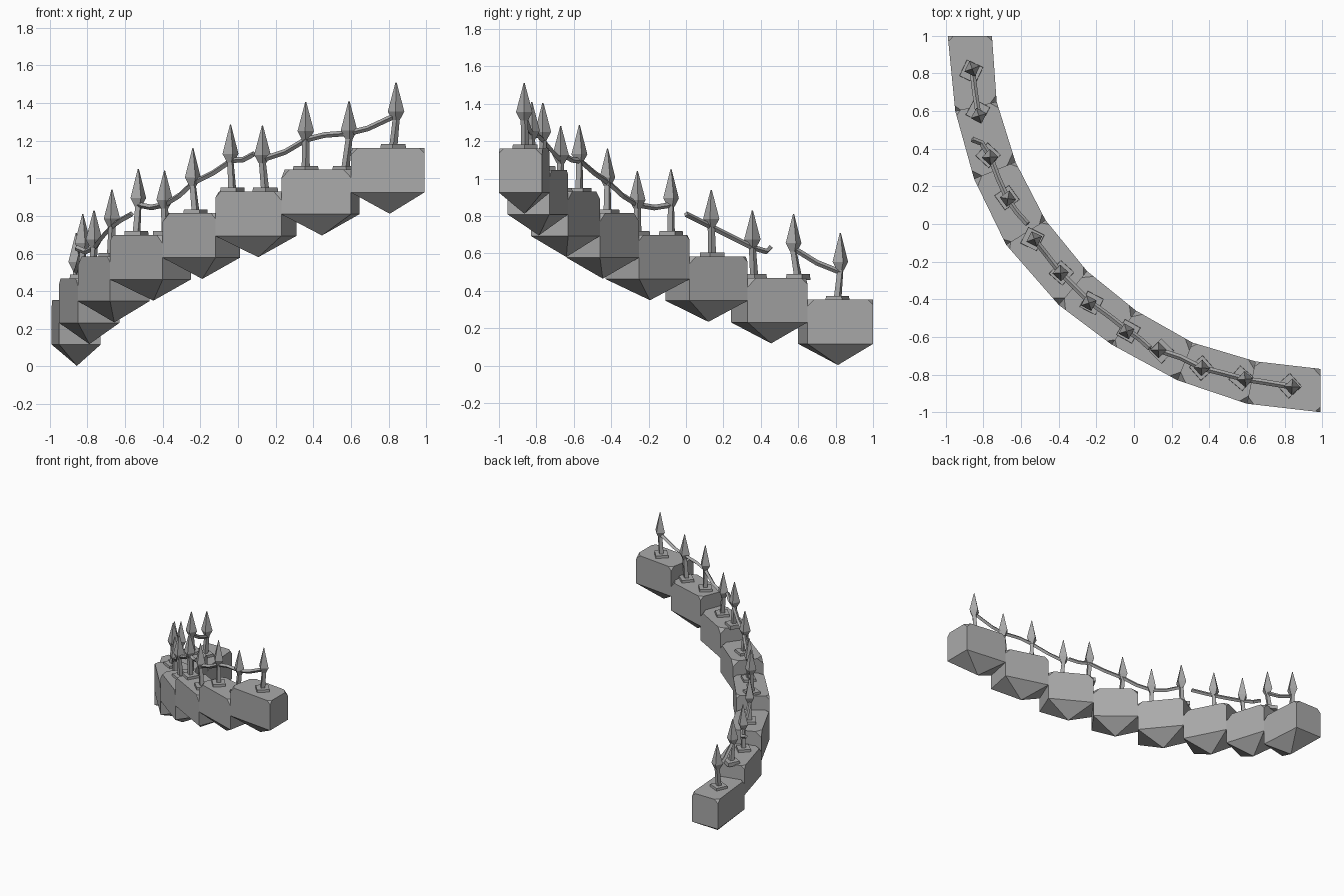
import bpy, bmesh, math, random
from mathutils import Vector

random.seed(4)
cube = bpy.data.objects.get("Cube")
if cube:
    bpy.data.objects.remove(cube, do_unlink=True)

stone = bpy.data.materials.new("grey stone")
stone.use_nodes = True
GREY = (0.4, 0.4, 0.4, 1)
stone.diffuse_color = GREY
stone.node_tree.nodes["Principled BSDF"].inputs["Base Color"].default_value = GREY


def finish(bm, name):
    bmesh.ops.recalc_face_normals(bm, faces=bm.faces)
    mesh = bpy.data.meshes.new(name)
    bm.to_mesh(mesh)
    bm.free()
    mesh.materials.append(stone)
    obj = bpy.data.objects.new(name, mesh)
    bpy.context.collection.objects.link(obj)
    return obj


def loft(bm, rings):
    """Join square rings, given as (centre, radius, turn), into a closed solid."""
    loops = [[bm.verts.new(c + Vector((r * math.cos(t + k * math.pi / 2),
                                       r * math.sin(t + k * math.pi / 2), 0)))
              for k in range(4)] for c, r, t in rings]
    bm.faces.new(loops[0])
    bm.faces.new(loops[-1])
    for low, high in zip(loops, loops[1:]):
        for k in range(4):
            n = (k + 1) % 4
            bm.faces.new((low[k], low[n], high[n], high[k]))


# Step blocks: seams run from the outer to the inner side of the curve
seams = [((-.99, 1), (-.755, 1)), ((-.95, .60), (-.73, .65)),
         ((-.85, .24), (-.63, .33)), ((-.68, -.11), (-.47, .02)),
         ((-.40, -.43), (-.25, -.25)), ((-.12, -.64), (.01, -.46)),
         ((.23, -.83), (.31, -.63)), ((.60, -.955), (.645, -.73)),
         ((.99, -1), (.99, -.77))]
FIRST, RISE, WALL, DEPTH = .353, .1155, .237, .35


def step_top(i):
    return FIRST + RISE * i


for i, (a, b) in enumerate(zip(seams, seams[1:])):
    top = step_top(i)
    plan = [a[0], a[1], b[1], b[0]]
    bm = bmesh.new()
    upper = [bm.verts.new((x, y, top)) for x, y in plan]
    lower = [bm.verts.new((x, y, top - WALL)) for x, y in plan]
    mid = [sum(p[k] for p in plan) / 4 for k in (0, 1)]
    apex = bm.verts.new((mid[0], mid[1], top - DEPTH))
    bm.faces.new(upper)
    for k in range(4):
        n = (k + 1) % 4
        bm.faces.new((upper[k], lower[k], lower[n], upper[n]))
        bm.faces.new((lower[k], apex, lower[n]))
    # Chipped top corners
    for v in upper:
        bmesh.ops.bevel(bm, geom=[v], offset=random.uniform(.025, .05),
                        segments=1, affect='VERTICES')
    finish(bm, f"step_block_{i + 1}")

# Fence posts: step index, foot x and y, tip x, y and z
posts = [(0, -.865, .81, -.86, .825, .71), (1, -.83, .60, -.825, .575, .81),
         (1, -.775, .365, -.765, .355, .83), (2, -.675, .14, -.67, .135, .94),
         (3, -.54, -.08, -.53, -.08, 1.05), (3, -.385, -.26, -.39, -.26, 1.04),
         (4, -.225, -.42, -.24, -.42, 1.16), (5, -.03, -.57, -.04, -.57, 1.285),
         (5, .145, -.675, .13, -.67, 1.28), (6, .36, -.765, .36, -.765, 1.405),
         (6, .57, -.82, .59, -.825, 1.41), (7, .825, -.86, .84, -.865, 1.51)]
for i, (step, fx, fy, tx, ty, tz) in enumerate(posts):
    turn = random.uniform(-.4, .4)
    foot = Vector((fx, fy, step_top(step)))
    tip = Vector((tx, ty, tz))
    up = Vector((0, 0, 1))
    neck = Vector((tx, ty, tz - .2))

    bm = bmesh.new()
    loft(bm, [(foot - up * .01, .068, turn), (foot + up * .02, .066, turn)])
    finish(bm, f"post_plate_{i + 1}")

    bm = bmesh.new()
    loft(bm, [(foot, .022, turn), (neck, .019, turn + .2)])
    finish(bm, f"post_shaft_{i + 1}")

    bm = bmesh.new()
    loft(bm, [(neck, .02, turn), (tip - up * .155, .044, turn),
              (tip, .003, turn)])
    finish(bm, f"spear_head_{i + 1}")

# Rails sag between the posts, broken into four runs
rails = [
    [(-.86, .825, .50), (-.845, .70, .55), (-.825, .57, .63)],
    [(-.86, .45, .63), (-.81, .43, .61), (-.765, .36, .63),
     (-.72, .24, .69), (-.67, .13, .745), (-.62, .06, .78), (-.565, 0, .81)],
    [(-.535, -.075, .86), (-.46, -.17, .845), (-.39, -.26, .86),
     (-.31, -.34, .91), (-.24, -.41, .975), (-.13, -.49, 1.03),
     (-.035, -.565, 1.095), (.03, -.61, 1.10), (.085, -.66, 1.13)],
    [(.13, -.67, 1.10), (.25, -.71, 1.14), (.36, -.765, 1.205),
     (.46, -.79, 1.23), (.59, -.825, 1.24), (.69, -.84, 1.265),
     (.84, -.865, 1.335)]]
for i, path in enumerate(rails):
    curve = bpy.data.curves.new(f"rail_{i + 1}", 'CURVE')
    curve.dimensions = '3D'
    curve.bevel_depth = .015
    curve.bevel_resolution = 0
    curve.use_fill_caps = True
    spline = curve.splines.new('POLY')
    spline.points.add(len(path) - 1)
    for point, co in zip(spline.points, path):
        point.co = (*co, 1)
    curve.materials.append(stone)
    rail = bpy.data.objects.new(f"rail_{i + 1}", curve)
    bpy.context.collection.objects.link(rail)
    spline.use_smooth = False
